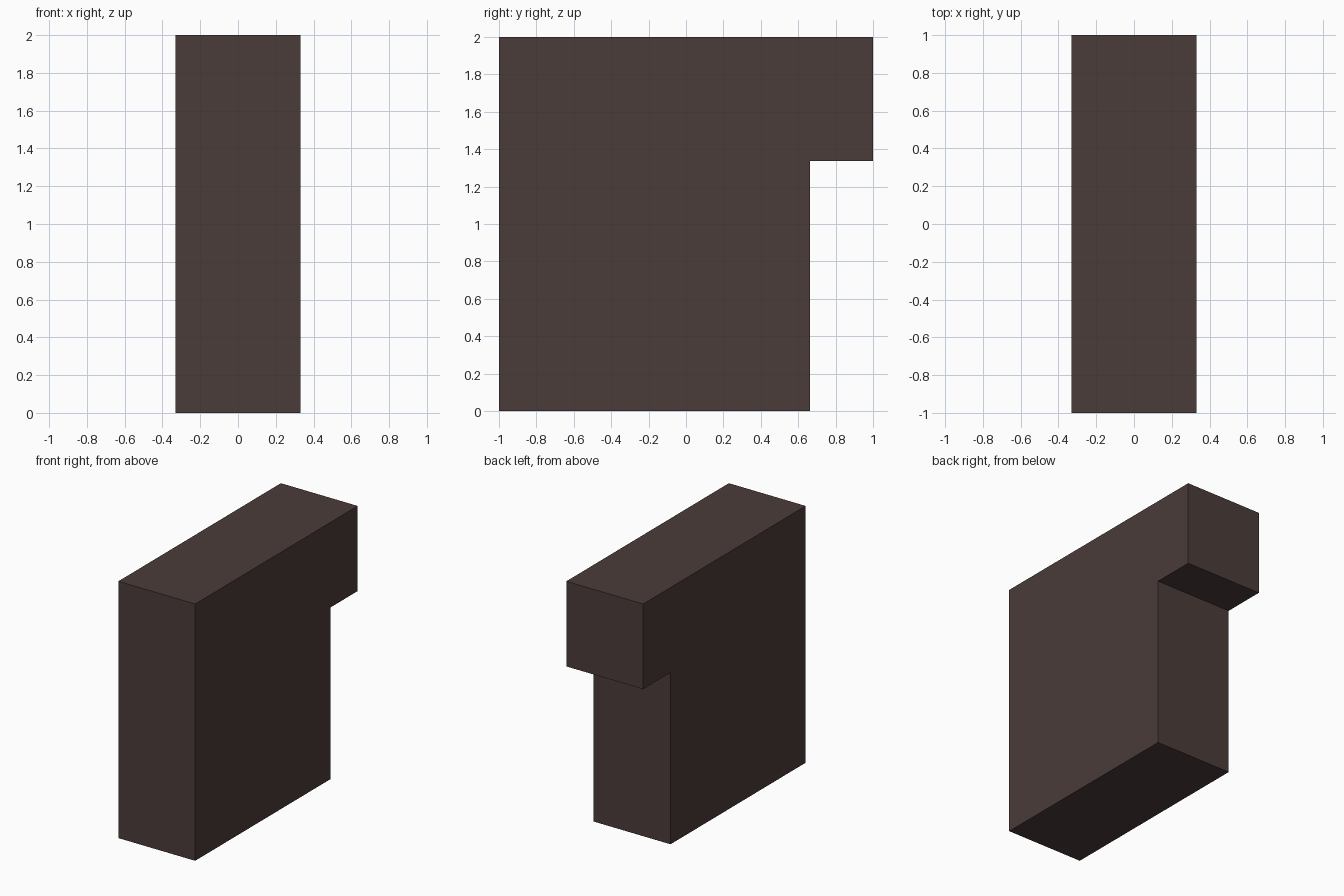
import bpy, bmesh

if "Cube" in bpy.data.objects:
    bpy.data.objects.remove(bpy.data.objects["Cube"])

# Dark brown material
mat = bpy.data.materials.new("dark_brown")
mat.diffuse_color = (0.07, 0.045, 0.042, 1.0)
mat.use_nodes = True
mat.node_tree.nodes["Principled BSDF"].inputs["Base Color"].default_value = mat.diffuse_color

# Block with an overhanging top at the back: side profile (y, z) extruded along x
half_width = 0.331
profile = [(-1, 0), (0.663, 0), (0.663, 1.337), (1, 1.337), (1, 2), (-1, 2)]

bm = bmesh.new()
side = bm.faces.new([bm.verts.new((-half_width, y, z)) for y, z in profile])
ext = bmesh.ops.extrude_face_region(bm, geom=[side])
verts = [g for g in ext["geom"] if isinstance(g, bmesh.types.BMVert)]
bmesh.ops.translate(bm, verts=verts, vec=(2 * half_width, 0, 0))

# Close the starting side if the extrusion removed it
bm.edges.ensure_lookup_table()
open_edges = [e for e in bm.edges if e.is_boundary]
if open_edges:
    bmesh.ops.holes_fill(bm, edges=open_edges)
bmesh.ops.recalc_face_normals(bm, faces=bm.faces)

mesh = bpy.data.meshes.new("overhang_block")
bm.to_mesh(mesh)
bm.free()
mesh.materials.append(mat)
block = bpy.data.objects.new("overhang_block", mesh)
bpy.context.collection.objects.link(block)
